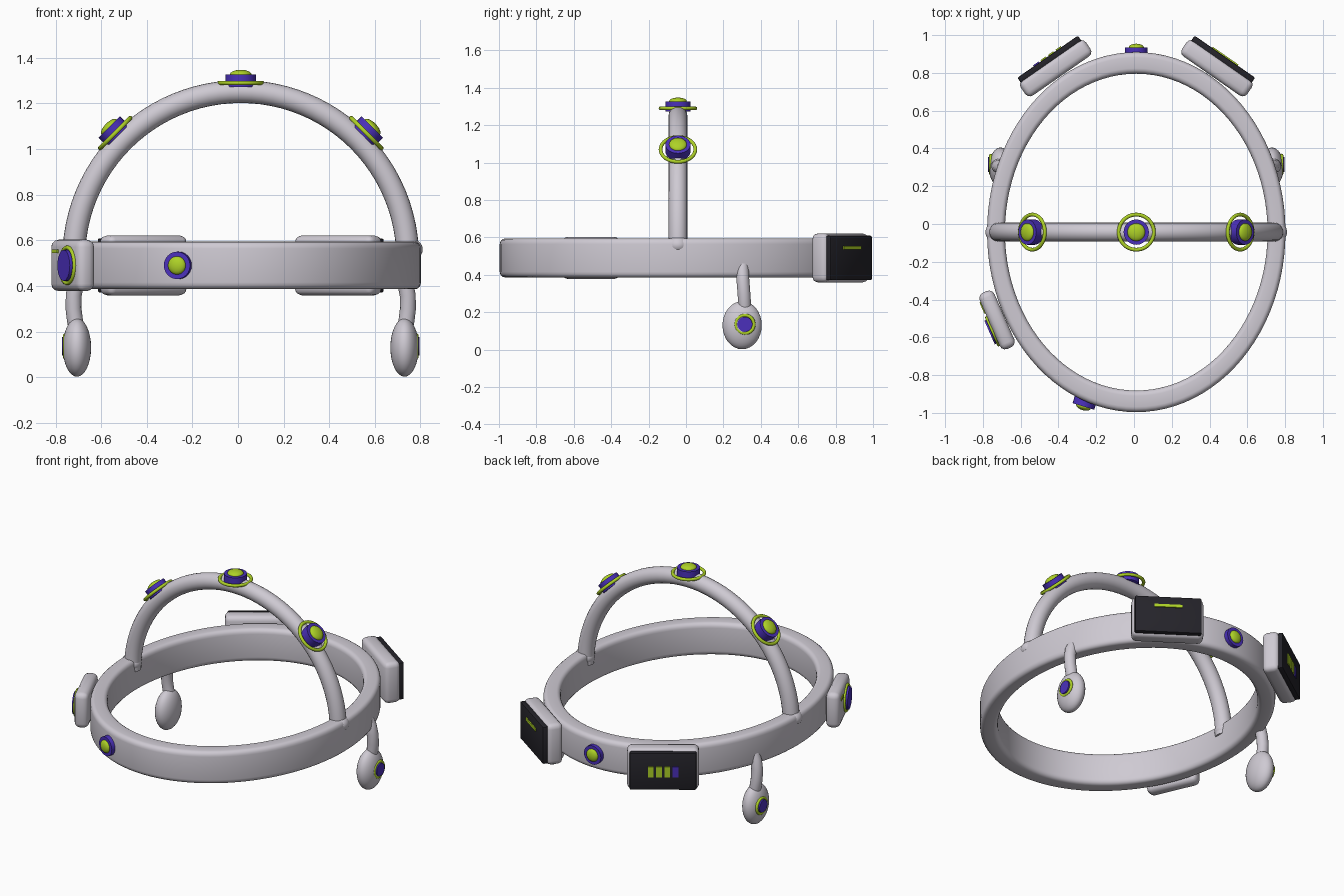
import bpy, bmesh, math
from mathutils import Matrix, Vector

cube = bpy.data.objects.get("Cube")
if cube:
    bpy.data.objects.remove(cube)

CX, CY, BAND_Z = 0.012, -0.043, 0.49
ARCH_Z, ARCH_R = 0.52, 0.732


def material(name, rgb):
    m = bpy.data.materials.new(name)
    m.use_nodes = True
    color = (*rgb, 1)
    m.diffuse_color = color
    bsdf = next(n for n in m.node_tree.nodes if n.type == "BSDF_PRINCIPLED")
    bsdf.inputs["Base Color"].default_value = color
    return m


SHELL = material("pale_grey", (0.62, 0.59, 0.65))
GREEN = material("lime_green", (0.42, 0.64, 0.02))
PURPLE = material("violet", (0.07, 0.03, 0.5))
DARK = material("charcoal", (0.018, 0.017, 0.023))


def make(name, bm, mat, matrix=Matrix(), smooth=True):
    bmesh.ops.recalc_face_normals(bm, faces=bm.faces)
    mesh = bpy.data.meshes.new(name)
    bm.to_mesh(mesh)
    bm.free()
    mesh.materials.append(mat)
    ob = bpy.data.objects.new(name, mesh)
    bpy.context.collection.objects.link(ob)
    ob.matrix_world = matrix
    if smooth:
        bpy.ops.object.select_all(action="DESELECT")
        ob.select_set(True)
        bpy.context.view_layer.objects.active = ob
        bpy.ops.object.shade_smooth_by_angle(angle=math.radians(40))
    return ob


def frame(pos, normal, up=(0, 0, 1)):
    """Matrix whose local z is the outward normal and local y is up."""
    z = Vector(normal).normalized()
    x = Vector(up).cross(z).normalized()
    m = Matrix((x, z.cross(x), z)).transposed().to_4x4()
    m.translation = Vector(pos)
    return m


def shift(m, x=0, y=0, z=0):
    return m @ Matrix.Translation((x, y, z))


def ellipsoid(name, m, radii, mat):
    bm = bmesh.new()
    bmesh.ops.create_uvsphere(bm, u_segments=32, v_segments=16, radius=1)
    bmesh.ops.scale(bm, vec=radii, verts=bm.verts)
    return make(name, bm, mat, m)


def disk(name, m, radius, depth, mat):
    bm = bmesh.new()
    bmesh.ops.create_cone(bm, cap_ends=True, segments=24, radius1=radius,
                          radius2=radius, depth=depth)
    return make(name, bm, mat, m)


def box(name, m, size, mat, bevel=0.0, segments=3):
    bm = bmesh.new()
    bmesh.ops.create_cube(bm, size=1)
    bmesh.ops.scale(bm, vec=size, verts=bm.verts)
    if bevel:
        bmesh.ops.bevel(bm, geom=bm.edges[:], offset=bevel, segments=segments,
                        profile=0.5, affect="EDGES")
    return make(name, bm, mat, m, bevel > 0)


def lathe(name, m, profile, mat, steps=48, scale=(1, 1, 1)):
    """Sweep a closed (radius, height) profile round local z."""
    bm = bmesh.new()
    loops = []
    for i in range(steps):
        a = math.tau * i / steps
        loops.append([bm.verts.new((r * math.cos(a) * scale[0],
                                    r * math.sin(a) * scale[1], h)) for r, h in profile])
    n = len(profile)
    for i, loop in enumerate(loops):
        after = loops[(i + 1) % steps]
        for j in range(n):
            k = (j + 1) % n
            bm.faces.new((loop[j], after[j], after[k], loop[k]))
    return make(name, bm, mat, m)


def trim_ring(name, m, major, minor, mat):
    circle = [(major + minor * math.cos(math.tau * i / 10),
               minor * math.sin(math.tau * i / 10)) for i in range(10)]
    return lathe(name, m, circle, mat)


def tube(name, points, radius, mat, steps=14):
    """Round tube along points with closed ends."""
    bm = bmesh.new()
    pts = [Vector(p) for p in points]
    loops = []
    for i, p in enumerate(pts):
        d = pts[min(i + 1, len(pts) - 1)] - pts[max(i - 1, 0)]
        m = frame(p, d, (0, 1, 0))
        loops.append([bm.verts.new(m @ Vector((radius * math.cos(math.tau * k / steps),
                                               radius * math.sin(math.tau * k / steps), 0)))
                      for k in range(steps)])
    for a, b in zip(loops, loops[1:]):
        for k in range(steps):
            j = (k + 1) % steps
            bm.faces.new((a[k], a[j], b[j], b[k]))
    bm.faces.new(loops[0])
    bm.faces.new(loops[-1])
    return make(name, bm, mat)


def sensor(name, m, radius, dome, depth):
    disk(name + "_base", m, radius, depth, PURPLE)
    ellipsoid(name + "_dome", shift(m, z=depth / 2), (dome, dome, 0.02), GREEN)


# Oval head band with a rounded rectangular section
corner, half_h, inner, outer = 0.03, 0.104, 0.88, 1.0
section = []
for q, (r, h) in enumerate(((outer - corner, half_h - corner), (inner + corner, half_h - corner),
                            (inner + corner, corner - half_h), (outer - corner, corner - half_h))):
    for s in range(5):
        a = math.pi / 2 * (q + s / 4)
        section.append((r + corner * math.cos(a), h + corner * math.sin(a)))
lathe("head_band", Matrix.Translation((CX, CY, BAND_Z)), section, SHELL,
      steps=96, scale=(0.79, 0.953, 1))

# Arch over the crown and its joints
tube("crown_arch", [(CX + ARCH_R * math.cos(math.pi * i / 48), CY,
                     ARCH_Z + ARCH_R * math.sin(math.pi * i / 48)) for i in range(49)],
     0.05, SHELL, 20)
for side, word in ((1, "left"), (-1, "right")):
    ellipsoid(word + "_arch_joint", Matrix.Translation((CX + side * 0.738, CY, 0.56)),
              (0.06, 0.06, 0.05), SHELL)

# Sensors along the arch
for word, deg, dist in (("left", 45, 0.788), ("top", 0, 0.78), ("right", -45, 0.788)):
    n = Vector((math.sin(math.radians(deg)), 0, math.cos(math.radians(deg))))
    m = frame(Vector((CX, CY, ARCH_Z)) + n * dist, n, (0, 1, 0))
    sensor(word + "_arch_sensor", m, 0.067, 0.047, 0.055)
    trim_ring(word + "_arch_sensor_ring", shift(m, z=-0.01), 0.093, 0.01, GREEN)

# Front and rear band sensors
for word, n, dist in (("front", (-0.29, -0.957, 0), 0.942), ("rear", (0, 1, 0), 0.955)):
    m = frame(Vector((CX, CY, BAND_Z)) + Vector(n) * dist, n)
    sensor(word + "_band_sensor", m, 0.06, 0.04, 0.045)

# Rear packs with dark panels
for side, word in ((1, "left"), (-1, "right")):
    m = frame((CX + side * 0.427, 0.825, BAND_Z), (side * 0.57, 0.82, 0))
    box(word + "_pack", m, (0.42, 0.262, 0.1), SHELL, 0.03)
    box(word + "_pack_panel", shift(m, z=0.056), (0.39, 0.238, 0.036), DARK, 0.008, 2)
    if side < 0:
        for i in range(4):
            box(f"level_bar_{i + 1}", shift(m, x=(i - 1.5) * 0.048, z=0.076),
                (0.034, 0.068, 0.009), PURPLE if i == 3 else GREEN)
    else:
        box("status_strip", shift(m, y=0.055, z=0.076), (0.165, 0.018, 0.009), GREEN)

# Control module on the right side of the band
m = frame((-0.725, -0.508, BAND_Z), (-0.915, -0.40, 0))
box("side_module", m, (0.325, 0.225, 0.085), SHELL, 0.032)
dial = shift(m, x=0.045, z=0.045)
disk("side_dial", dial, 0.068, 0.036, PURPLE)
trim_ring("side_dial_ring", dial, 0.078, 0.009, GREEN)
box("side_module_strip", shift(m, x=-0.09, y=0.062, z=0.044), (0.065, 0.016, 0.009), GREEN)

# Ear pieces hanging from the band
for side, word in ((1, "left"), (-1, "right")):
    path = ((0.705, 0.30, 0.445), (0.722, 0.302, 0.41), (0.732, 0.305, 0.36),
            (0.733, 0.31, 0.3), (0.727, 0.313, 0.25), (0.715, 0.313, 0.19))
    tube(word + "_ear_stem", [(CX + side * x, y, z) for x, y, z in path], 0.035, SHELL)
    ellipsoid(word + "_ear_pad", Matrix.Translation((CX + side * 0.718, 0.30, 0.13)),
              (0.062, 0.105, 0.128), SHELL)
    m = frame((CX + side * 0.77, 0.315, 0.135), (side, 0, 0))
    disk(word + "_ear_button", m, 0.04, 0.028, PURPLE)
    trim_ring(word + "_ear_button_ring", m, 0.048, 0.009, GREEN)
